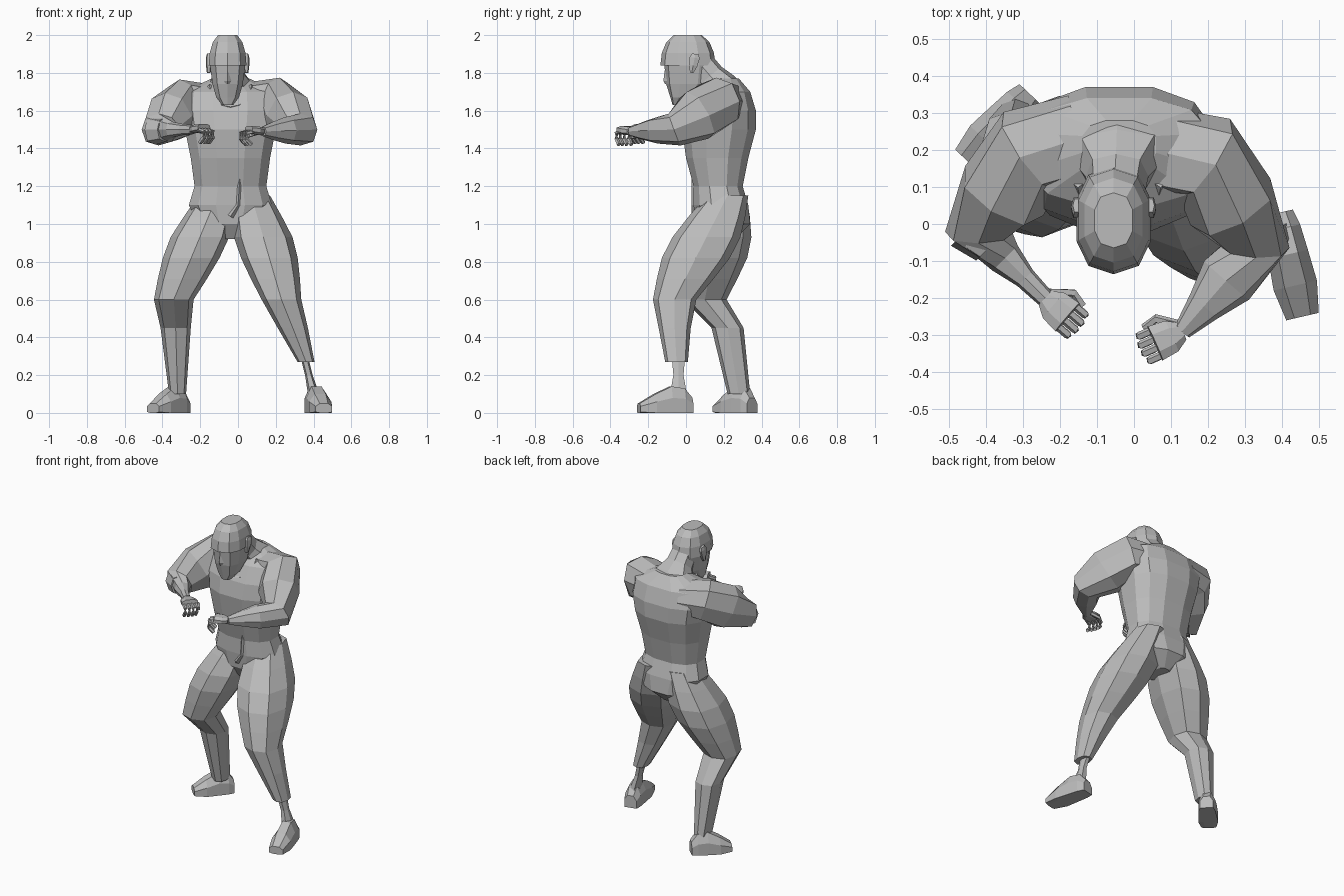
import bpy
import bmesh
from math import cos, sin, pi, copysign
from mathutils import Vector

if "Cube" in bpy.data.objects:
    bpy.data.objects.remove(bpy.data.objects["Cube"])

grey = bpy.data.materials.new("plain grey")
grey.use_nodes = True
grey.diffuse_color = (.5, .5, .5, 1)
shader = grey.node_tree.nodes["Principled BSDF"]
shader.inputs["Base Color"].default_value = grey.diffuse_color

RIGHTWARD, BACKWARD, UPWARD = Vector((1, 0, 0)), Vector((0, 1, 0)), Vector((0, 0, 1))


def skin(name, rings, sides, flat_front=False):
    """Bridge rings of (centre, side axis, up axis, half width, half height)."""
    bm = bmesh.new()
    shift = pi / sides if flat_front else 0
    power = .8
    grow = cos(shift) ** -power
    loops = []
    for centre, side, up, wide, high in rings:
        loop = []
        for corner in range(sides):
            angle = 2 * pi * corner / sides + shift
            across, along = (copysign(abs(part) ** power, part) * grow
                             for part in (cos(angle), sin(angle)))
            point = centre + side * across * wide + up * along * high
            point.z = max(point.z, 0)
            loop.append(bm.verts.new(point))
        loops.append(loop)
    for lower, upper in zip(loops, loops[1:]):
        for corner in range(sides):
            after = (corner + 1) % sides
            bm.faces.new((lower[corner], lower[after], upper[after], upper[corner]))
    bm.faces.new(loops[0])
    bm.faces.new(loops[-1])
    bmesh.ops.recalc_face_normals(bm, faces=bm.faces)
    mesh = bpy.data.meshes.new(name)
    bm.to_mesh(mesh)
    bm.free()
    mesh.materials.append(grey)
    bpy.context.collection.objects.link(bpy.data.objects.new(name, mesh))


def stack(name, middle, levels, sides):
    """Level sections given as height, half width, front and back."""
    rings = []
    for height, wide, front, back in levels:
        centre = Vector((middle, (front + back) / 2, height))
        rings.append((centre, RIGHTWARD, BACKWARD, wide, (back - front) / 2))
    skin(name, rings, sides, flat_front=True)


def limb(name, joints, profile, up=UPWARD, sides=8, level=False, flat_front=False):
    """Sections along a chain of joints; profile holds (joint position, width, height)."""
    joints = [Vector(joint) for joint in joints]
    spots = []
    for position, wide, high in profile:
        bone = min(int(position), len(joints) - 2)
        spots.append(joints[bone].lerp(joints[bone + 1], position - bone))
    rings = []
    for index, (position, wide, high) in enumerate(profile):
        before = spots[max(index - 1, 0)]
        after = spots[min(index + 1, len(spots) - 1)]
        tangent = (after - before).normalized()
        side = tangent.cross(up).normalized()
        axes = (RIGHTWARD, BACKWARD) if level else (side, side.cross(tangent))
        rings.append((spots[index], *axes, wide, high))
    skin(name, rings, sides, flat_front)


def strip(name, points, thick, up=UPWARD, sides=4):
    """An evenly thick strand through the points."""
    profile = [(index, thick, thick) for index in range(len(points))]
    limb(name, points, profile, up, sides)


def hand(name, wrist, heading, thumb_side):
    """Palm, four curled fingers and a thumb."""
    wrist, ahead = Vector(wrist), Vector(heading).normalized()
    across = ahead.cross(UPWARD) * thumb_side

    def reach(forward, sideways, lift):
        return wrist + ahead * forward + across * sideways + UPWARD * lift

    limb(name + "_palm", (wrist, reach(.08, 0, .01)),
         [(0, .025, .02), (.4, .045, .022), (1, .05, .02)], flat_front=True)
    for finger in range(4):
        spread = (finger - 1.5) * .024
        knuckle = .12 - abs(spread) / 4
        strip(f"{name}_finger_{finger + 1}", [
            reach(.07, spread, 0),
            reach(knuckle, spread, -.01),
            reach(knuckle, spread, -.04),
            reach(knuckle - .03, spread, -.07),
        ], .011, sides=5)
    strip(name + "_thumb", [reach(0, .02, 0), reach(.05, .06, -.02), reach(.09, .05, -.03)],
          .012, sides=5)


def foot(name, heel, toe):
    """A shoe with a high ankle and a low toe, flat below."""
    limb(name, (heel, toe), [(0, .04, .06), (.15, .05, .11), (.4, .055, .12),
                             (.7, .06, .08), (1, .045, .03)], flat_front=True)


# Trunk from crotch to the neck base
stack("torso", -.04, [
    (.92, .05, .1, .26),
    (1, .17, .05, .34),
    (1.1, .22, .04, .33),
    (1.2, .19, .04, .3),
    (1.35, .21, 0, .33),
    (1.5, .24, -.02, .37),
    (1.6, .26, 0, .37),
    (1.7, .25, .05, .34),
    (1.77, .1, .15, .28),
], sides=12)
strip("belt_flap", [(.01, .05, 1.25), (0, .05, 1.1), (-.04, .05, 1.04)], .02, BACKWARD)

# Neck, with the slope of the shoulders running into it
limb("neck", [(-.04, .23, 1.66), (-.05, .06, 1.86)],
     [(0, .2, .1), (.3, .13, .1), (.6, .085, .08), (1, .075, .08)], BACKWARD)
bends = [step * pi / 8 for step in range(9)]
strip("collar", [(-.04 - .11 * cos(bend), .11 - .09 * sin(bend), 1.73 - .11 * sin(bend))
                 for bend in bends], .015, BACKWARD)

# Head with a close cap, ridge, nose and ears
head_x = -.055
stack("head", head_x, [
    (1.63, .03, -.07, -.01),
    (1.67, .06, -.08, .05),
    (1.74, .08, -.1, .13),
    (1.85, .095, -.11, .15),
], sides=10)
dome = [(bend, cos(bend) ** .7) for bend in bends[:4]]
stack("cap", head_x, [(1.84 + .16 * sin(bend) / sin(bends[3]), .1 * size,
                       .01 - .14 * size, .01 + .14 * size) for bend, size in dome], sides=10)
strip("cap_ridge", [(head_x, .01 - .13 * cos(bend), 1.87 + .12 * sin(bend) ** .8)
                    for bend in bends], .008, RIGHTWARD)
limb("nose", [(head_x, -.1, 1.83), (head_x, -.1, 1.74)],
     [(0, .01, .01), (.8, .02, .02), (1, .01, .01)], BACKWARD, sides=4)
for label, way in (("right", -1), ("left", 1)):
    ear_x = head_x + way * .1
    limb(label + "_ear", [(ear_x, .03, 1.8), (ear_x, .05, 1.9)],
         [(0, .01, .01), (.4, .015, .025), (.8, .015, .03), (1, .01, .02)],
         BACKWARD, sides=6)

# Arms, bent in front of the chest, sharing one muscle profile
arms = {
    "left": ([(.05, .2, 1.65), (.19, .18, 1.65), (.33, -.06, 1.5), (.13, -.29, 1.49)],
             (-.9, -.4, 0), 1),
    "right": ([(-.15, .23, 1.64), (-.28, .2, 1.64), (-.42, -.02, 1.5), (-.24, -.2, 1.5)],
              (.7, -.6, 0), .6),
}
for label, (joints, heading, forearm) in arms.items():
    limb(label + "_arm", joints, [
        (0, .12, .1),
        (1, .125, .13),
        (1.5, .125, .14),
        (2, .09, .09),
        (2.4, .08 * forearm, .07 * forearm),
        (2.7, .05 * forearm, .05 * forearm),
        (3, .025, .025),
    ])
    hand(label + "_hand", joints[-1], heading, copysign(1, joints[0][0]))
limb("right_sleeve_end", arms["right"][0][2:], [(-.1, .08, .08), (.2, .06, .065)])

# Legs, the left one forward and cut short above a thin ankle
legs = {
    "left": [(.07, .22, 1.15), (.23, -.06, .6), (.29, -.06, .45), (.36, -.05, .27)],
    "right": [(-.11, .21, 1.15), (-.34, .1, .6), (-.33, .22, .45), (-.32, .28, .1)],
}
for label, joints in legs.items():
    limb(label + "_leg", joints, [
        (0, .1, .11),
        (.2, .13, .15),
        (.4, .155, .18),
        (.6, .15, .18),
        (.8, .13, .15),
        (1, .105, .115),
        (2, .08, .085),
        (3, .045, .06),
    ], level=True)
limb("left_ankle", [(.35, -.04, .3), (.4, -.04, .1)],
     [(0, .02, .04), (.5, .02, .03), (1, .03, .05)], sides=6, level=True)

foot("left_foot", (.39, .03, .02), (.455, -.25, .02))
foot("right_foot", (-.28, .35, .02), (-.45, .17, .02))
